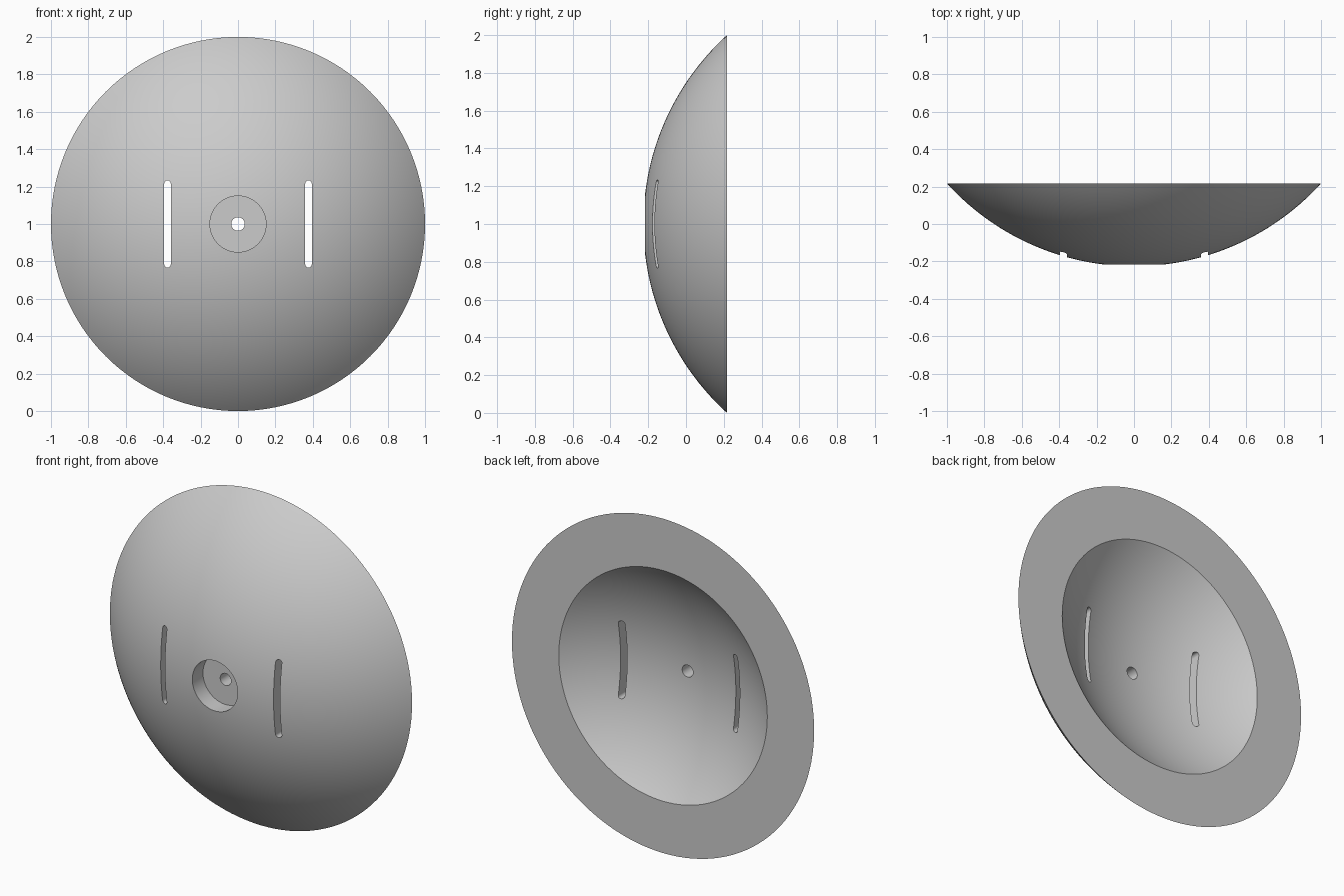
import bpy
import bmesh
import math
from mathutils import Vector, Matrix

cube = bpy.data.objects.get("Cube")
if cube:
    bpy.data.objects.remove(cube, do_unlink=True)

# Main dimensions
FRONT, BACK = -0.217, 0.217
RIM_R, OPENING_R = 1.0, 0.69
POCKET_R, POCKET_FLOOR = 0.15, -0.117
HOLE_R = 0.036
CENTRE_Y = 1.124          # shared centre of both spherical surfaces
SLOT_X, SLOT_R, SLOT_HALF = 0.377, 0.0175, 0.233
AXIS_Z = 1.0


def material(name, value):
    mat = bpy.data.materials.new(name)
    mat.use_nodes = True
    colour = (value, value, value, 1)
    mat.diffuse_color = colour
    mat.node_tree.nodes["Principled BSDF"].inputs["Base Color"].default_value = colour
    return mat


def make_object(name, bm):
    bmesh.ops.recalc_face_normals(bm, faces=bm.faces)
    mesh = bpy.data.meshes.new(name)
    bm.to_mesh(mesh)
    bm.free()
    obj = bpy.data.objects.new(name, mesh)
    bpy.context.collection.objects.link(obj)
    return obj


def sphere_arc(r_start, r_end, rim_r, steps):
    """(radius, y) points on the sphere passing through rim_r at the back plane."""
    radius = math.hypot(rim_r, BACK - CENTRE_Y)
    a, b = math.asin(r_start / radius), math.asin(r_end / radius)
    angles = [a + (b - a) * i / steps for i in range(steps + 1)]
    return [(radius * math.sin(t), CENTRE_Y - radius * math.cos(t)) for t in angles]


# Dish: closed wall profile with pocket and centre hole, spun about the y axis
profile = [(HOLE_R, POCKET_FLOOR), (POCKET_R, POCKET_FLOOR)]
profile += sphere_arc(POCKET_R, RIM_R, RIM_R, 36)
profile += sphere_arc(OPENING_R, HOLE_R, OPENING_R, 28)

bm = bmesh.new()
verts = [bm.verts.new((r, y, AXIS_Z)) for r, y in profile]
edges = [bm.edges.new((v, verts[(i + 1) % len(verts)])) for i, v in enumerate(verts)]
bmesh.ops.spin(bm, geom=verts + edges, cent=(0, 0, AXIS_Z), axis=(0, 1, 0),
               angle=math.tau, steps=128, use_duplicate=False)
bmesh.ops.remove_doubles(bm, verts=bm.verts, dist=1e-5)
dish = make_object("dish", bm)
dish.data.materials.append(material("plain grey", 0.6))


# Slot cutters: round-ended prisms running front to back
def slot_cutter(name, x):
    bm = bmesh.new()
    ring = []
    for side in (1, -1):
        for i in range(13):
            t = math.pi * i / 12 + (0 if side > 0 else math.pi)
            ring.append(bm.verts.new((
                x + SLOT_R * math.cos(t), FRONT - 0.1,
                AXIS_Z + side * (SLOT_HALF - SLOT_R) + SLOT_R * math.sin(t))))
    face = bm.faces.new(ring)
    ext = bmesh.ops.extrude_face_region(bm, geom=[face])
    moved = [g for g in ext["geom"] if isinstance(g, bmesh.types.BMVert)]
    bmesh.ops.translate(bm, verts=moved, vec=(0, 0.47, 0))
    obj = make_object(name, bm)
    obj.hide_render = True
    return obj


bpy.context.view_layer.objects.active = dish
dish.select_set(True)
for name, x in (("left_slot_cutter", SLOT_X), ("right_slot_cutter", -SLOT_X)):
    cutter = slot_cutter(name, x)
    mod = dish.modifiers.new("slot", "BOOLEAN")
    mod.operation = "DIFFERENCE"
    mod.solver = "EXACT"
    mod.object = cutter
    bpy.ops.object.modifier_apply(modifier=mod.name)
    bpy.data.objects.remove(cutter, do_unlink=True)

# Smooth curved surfaces, crisp rims
bpy.ops.object.shade_smooth_by_angle(angle=math.radians(30))
